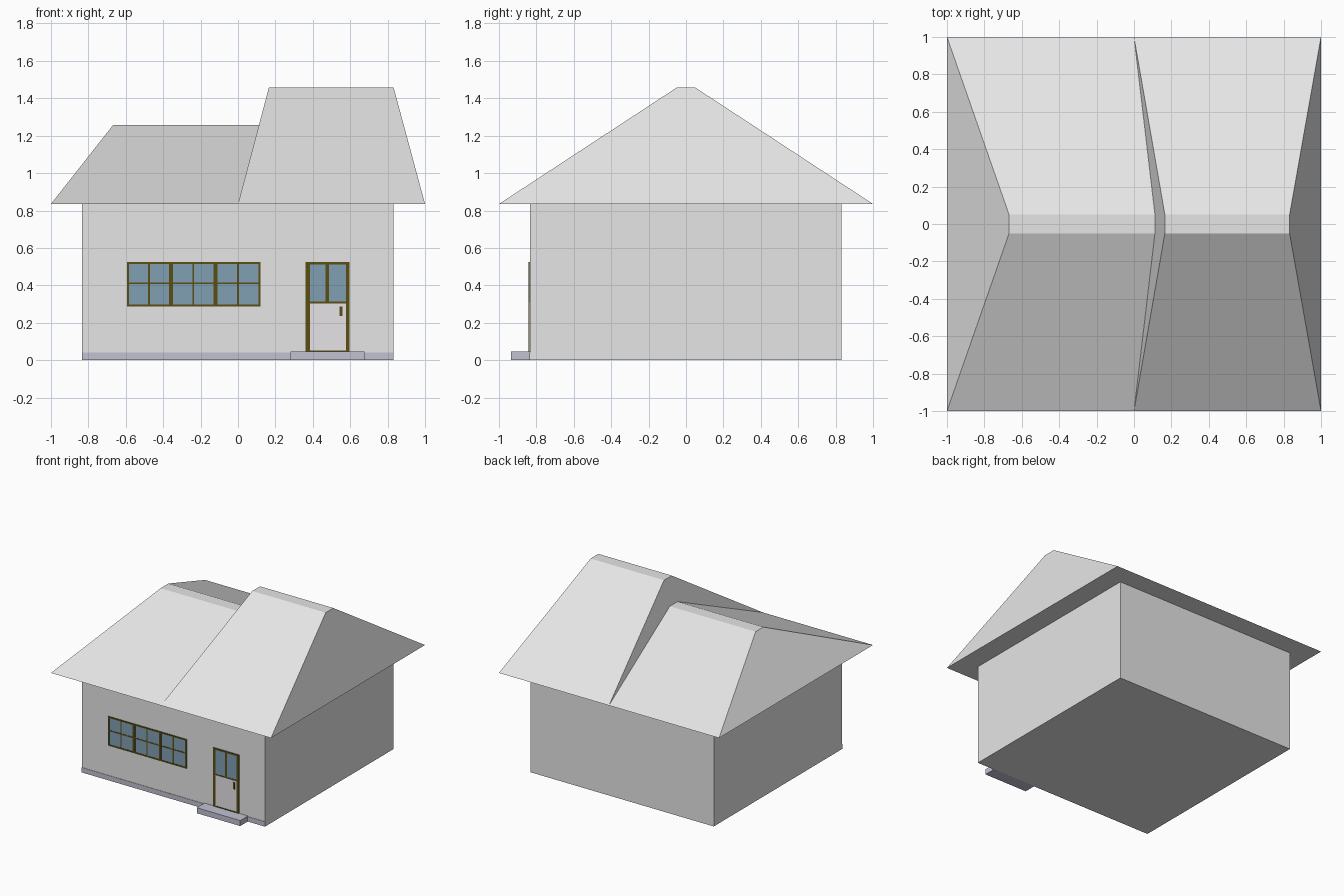
import bpy

if "Cube" in bpy.data.objects:
    bpy.data.objects.remove(bpy.data.objects["Cube"])


def material(name, rgb):
    m = bpy.data.materials.new(name)
    m.diffuse_color = (*rgb, 1)
    m.use_nodes = True
    m.node_tree.nodes["Principled BSDF"].inputs["Base Color"].default_value = m.diffuse_color
    return m


PLASTER = material("pale_grey", (0.79, 0.79, 0.79))
STONE = material("lilac_grey", (0.54, 0.54, 0.65))
WOOD = material("dark_olive_wood", (0.10, 0.075, 0.006))
GLASS = material("blue_glass", (0.22, 0.35, 0.45))
DOOR = material("door_white", (0.82, 0.79, 0.82))


def frustum(name, base, top, mat):
    """Closed solid between two rectangles, each (x0, x1, y0, y1, z)."""
    verts = []
    for x0, x1, y0, y1, z in (base, top):
        verts += [(x0, y0, z), (x1, y0, z), (x1, y1, z), (x0, y1, z)]
    faces = [(3, 2, 1, 0), (4, 5, 6, 7)]
    faces += [(i, (i + 1) % 4, (i + 1) % 4 + 4, i + 4) for i in range(4)]
    me = bpy.data.meshes.new(name)
    me.from_pydata(verts, [], faces)
    me.materials.append(mat)
    ob = bpy.data.objects.new(name, me)
    bpy.context.collection.objects.link(ob)
    return ob


def box(name, x0, x1, y0, y1, z0, z1, mat):
    return frustum(name, (x0, x1, y0, y1, z0), (x0, x1, y0, y1, z1), mat)


FRONT = -0.835


def plate(name, x0, x1, z0, z1, mat, out=0.003):
    """Thin plate on the front wall, standing out by a given amount."""
    return box(name, x0, x1, FRONT - out, FRONT + 0.002, z0, z1, mat)


def frame(name, x0, x1, z0, z1, t):
    """Four wooden strips around an opening."""
    plate(name + "_left", x0, x0 + t, z0, z1, WOOD, 0.006)
    plate(name + "_right", x1 - t, x1, z0, z1, WOOD, 0.006)
    plate(name + "_bottom", x0 + t, x1 - t, z0, z0 + t, WOOD, 0.006)
    plate(name + "_top", x0 + t, x1 - t, z1 - t, z1, WOOD, 0.006)


# Walls, front plinth and door step
box("walls", -0.835, 0.832, FRONT, 0.832, 0, 0.836, PLASTER)
plate("plinth", -0.835, 0.832, 0, 0.04, STONE)
box("door_step", 0.28, 0.675, -0.935, FRONT, 0, 0.045, STONE)

# Two hipped roofs with narrow flat ridges; the low one runs into the high one
frustum("low_roof", (-1, 0, -1, 1, 0.835), (-0.668, 0.13, -0.05, 0.05, 1.257), PLASTER)
frustum("high_roof", (0, 1, -1, 1, 0.835), (0.165, 0.832, -0.05, 0.05, 1.457), PLASTER)

# Three four-pane window sashes
for i, (x0, x1) in enumerate(((-0.594, -0.358), (-0.358, -0.12), (-0.12, 0.12))):
    n = f"window_{i + 1}"
    plate(n + "_glass", x0, x1, 0.286, 0.526, GLASS)
    frame(n + "_frame", x0, x1, 0.286, 0.526, 0.011)
    mid = (x0 + x1) / 2
    plate(n + "_upright_bar", mid - 0.005, mid + 0.005, 0.297, 0.515, WOOD, 0.005)
    plate(n + "_cross_bar", x0 + 0.011, x1 - 0.011, 0.406, 0.416, WOOD, 0.0045)

# Door: panel below, two glass lights above, frame posts and handle
plate("door_panel", 0.36, 0.597, 0.045, 0.31, DOOR)
plate("door_glass", 0.36, 0.597, 0.31, 0.526, GLASS)
plate("door_post_left", 0.36, 0.384, 0.045, 0.526, WOOD, 0.006)
plate("door_post_right", 0.577, 0.597, 0.045, 0.526, WOOD, 0.006)
plate("door_lintel", 0.384, 0.577, 0.512, 0.526, WOOD, 0.006)
plate("door_threshold", 0.384, 0.577, 0.045, 0.052, WOOD, 0.006)
plate("door_rail", 0.384, 0.577, 0.304, 0.314, WOOD, 0.005)
plate("door_light_bar", 0.468, 0.486, 0.314, 0.512, WOOD, 0.005)
plate("door_handle", 0.544, 0.56, 0.235, 0.288, WOOD, 0.008)
